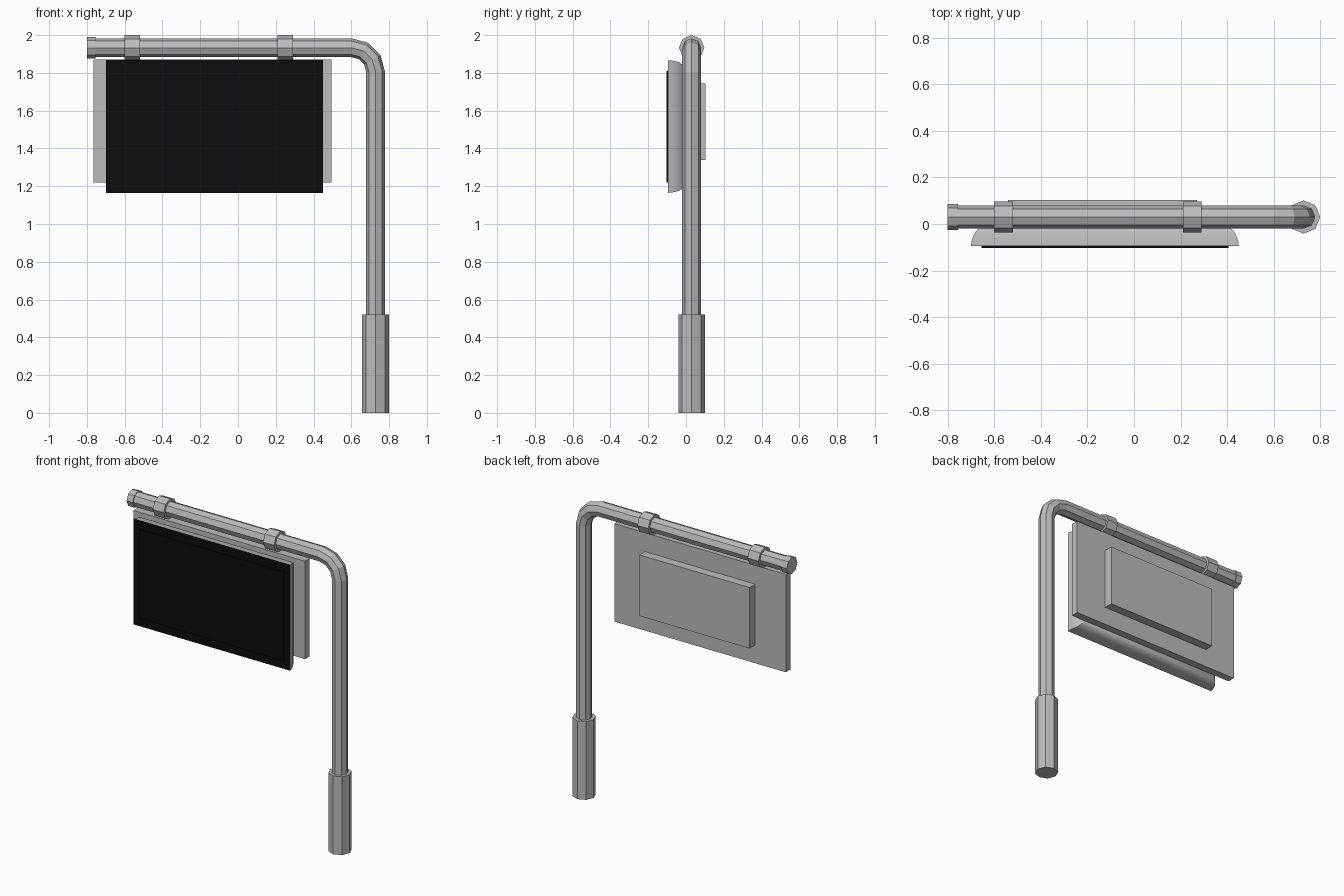
import bpy, bmesh, math
from mathutils import Vector

if "Cube" in bpy.data.objects:
    bpy.data.objects.remove(bpy.data.objects["Cube"])


def material(name, value):
    m = bpy.data.materials.new(name)
    m.diffuse_color = (value, value, value, 1)
    m.use_nodes = True
    m.node_tree.nodes["Principled BSDF"].inputs["Base Color"].default_value = m.diffuse_color
    return m


GREY = material("grey_metal", 0.5)
BLACK = material("black_glass", 0.004)
PIPE_Y = 0.03
PIPE_Z = 1.933
POLE_X = 0.728


def finish(name, bm, *mats):
    bmesh.ops.recalc_face_normals(bm, faces=bm.faces)
    me = bpy.data.meshes.new(name)
    bm.to_mesh(me)
    bm.free()
    for m in mats:
        me.materials.append(m)
    ob = bpy.data.objects.new(name, me)
    bpy.context.collection.objects.link(ob)
    return ob


def loft(bm, rings):
    """Skin a list of equal rings and close both ends; returns the end faces."""
    rings = [[bm.verts.new(p) for p in r] for r in rings]
    n = len(rings[0])
    for a, b in zip(rings, rings[1:]):
        for i in range(n):
            j = (i + 1) % n
            bm.faces.new((a[i], a[j], b[j], b[i]))
    return bm.faces.new(rings[0]), bm.faces.new(rings[-1])


def tube(name, path, radius):
    """Octagonal tube; path holds (x, z, heading angle in the xz plane)."""
    rings = []
    for x, z, heading in path:
        side = Vector((-math.sin(heading), 0, math.cos(heading)))
        ring = []
        for k in range(8):
            a = math.tau * k / 8
            ring.append(Vector((x, PIPE_Y, z)) + radius *
                        (math.cos(a) * side + math.sin(a) * Vector((0, 1, 0))))
        rings.append(ring)
    bm = bmesh.new()
    loft(bm, rings)
    return finish(name, bm, GREY)


def rect(x0, x1, z0, z1, y, inset_x=0, inset_z=0):
    return [(x0 + inset_x, y, z0 + inset_z), (x1 - inset_x, y, z0 + inset_z),
            (x1 - inset_x, y, z1 - inset_z), (x0 + inset_x, y, z1 - inset_z)]


def box(name, x0, x1, y0, y1, z0, z1, mat):
    bm = bmesh.new()
    loft(bm, [rect(x0, x1, z0, z1, y0), rect(x0, x1, z0, z1, y1)])
    return finish(name, bm, mat)


# Bent pole: arm, three-segment elbow, upright
bend = 0.127
path = [(-0.79, PIPE_Z, 0)]
for k in range(4):
    a = math.pi / 2 * k / 3
    path.append((POLE_X - bend + bend * math.sin(a),
                 PIPE_Z - bend + bend * math.cos(a), -a))
path.append((POLE_X, 0.5, -math.pi / 2))
tube("bent_pole", path, 0.05)

# Pole sleeve, arm end cap and the two clamps
tube("base_sleeve", [(POLE_X, 0.52, -math.pi / 2), (POLE_X, 0, -math.pi / 2)], 0.071)
tube("arm_end_cap", [(-0.80, PIPE_Z, 0), (-0.755, PIPE_Z, 0)], 0.056)
for i, x in enumerate((-0.56, 0.25)):
    tube(f"arm_clamp_{i + 1}", [(x - 0.04, PIPE_Z, 0), (x + 0.04, PIPE_Z, 0)], 0.067)

# Mounting plate and rear housing
box("mounting_plate", -0.765, 0.495, -0.005, 0.045, 1.22, 1.87, GREY)
box("rear_housing", -0.54, 0.27, 0.04, 0.104, 1.34, 1.745, GREY)

# Screen shell: rounded sides narrowing to the plate, black front face
profile = [(-0.095, 0, 0), (-0.07, 0.004, 0.003), (-0.05, 0.011, 0.007),
           (-0.033, 0.021, 0.012), (-0.018, 0.035, 0.025), (-0.004, 0.055, 0.05)]
bm = bmesh.new()
front, back = loft(bm, [rect(-0.70, 0.45, 1.165, 1.867, y, ix, iz) for y, ix, iz in profile])
front.material_index = 1
shell = finish("screen_shell", bm, GREY, BLACK)
bpy.context.view_layer.objects.active = shell
shell.select_set(True)
bpy.ops.object.shade_smooth_by_angle(angle=math.radians(35))

# Raised glass on the front
box("screen_glass", -0.655, 0.405, -0.102, -0.095, 1.22, 1.81, BLACK)
